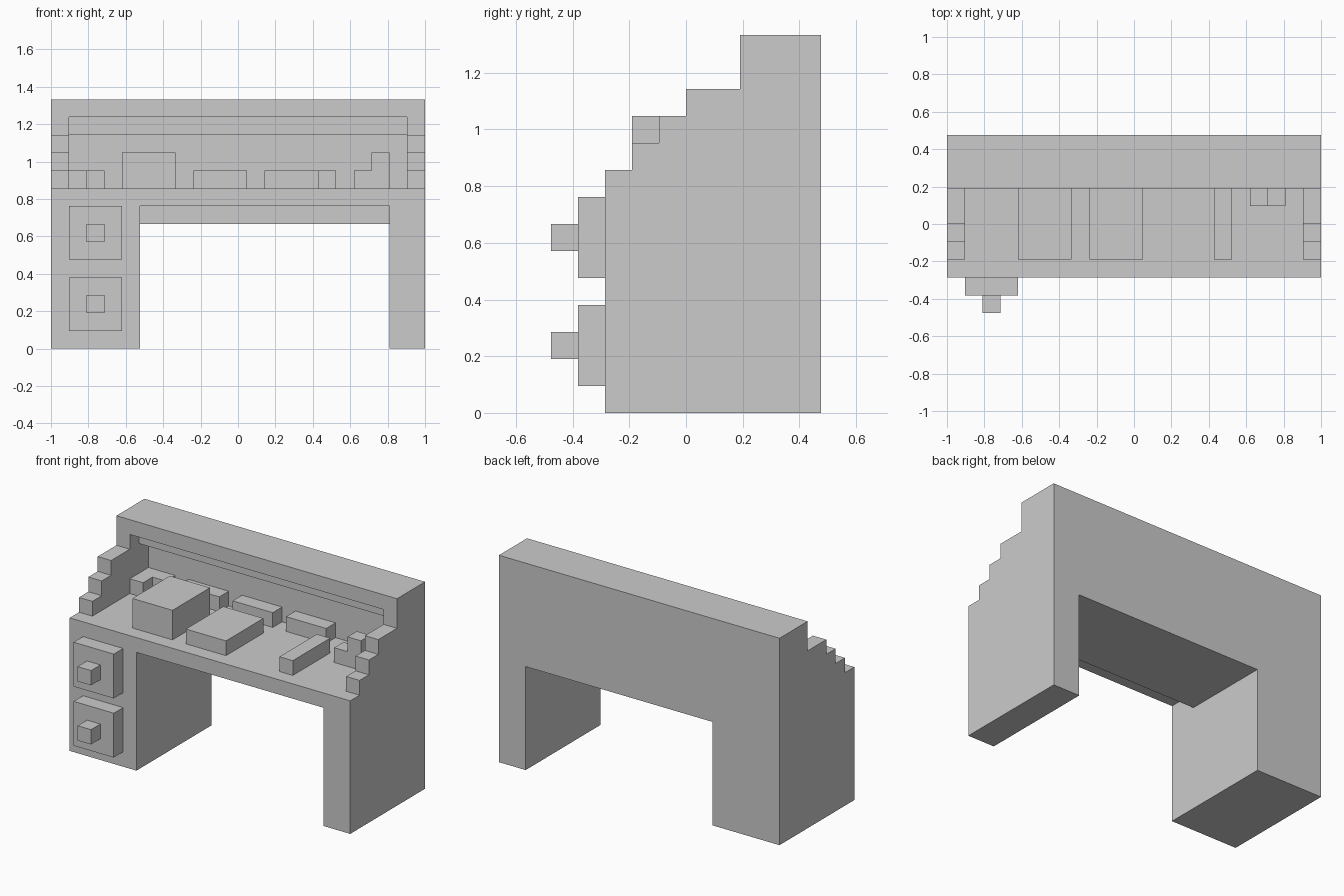
import bpy, bmesh
from mathutils import Vector

if "Cube" in bpy.data.objects:
    bpy.data.objects.remove(bpy.data.objects["Cube"])

U = 2 / 21  # one block unit: 21 wide, 10 deep, 14 high


def place(i, j, k):
    return Vector((-1 + i * U, (j - 5) * U, k * U))


def prism(name, axis, profile, a, b):
    """Extrude a 2D profile (in block units) along an axis from a to b."""
    order = {'x': lambda p: (a, p[0], p[1]),
             'y': lambda p: (p[0], a, p[1]),
             'z': lambda p: (p[0], p[1], a)}[axis]
    step = Vector([(b - a) * U if c == axis else 0 for c in 'xyz'])
    bm = bmesh.new()
    face = bm.faces.new([bm.verts.new(place(*order(p))) for p in profile])
    ext = bmesh.ops.extrude_face_region(bm, geom=[face], use_keep_orig=True)
    bmesh.ops.translate(bm, vec=step,
                        verts=[g for g in ext['geom'] if isinstance(g, bmesh.types.BMVert)])
    bmesh.ops.recalc_face_normals(bm, faces=bm.faces)
    mesh = bpy.data.meshes.new(name)
    bm.to_mesh(mesh)
    bm.free()
    ob = bpy.data.objects.new(name, mesh)
    bpy.context.collection.objects.link(ob)
    return ob


def box(name, x, y, z):
    return prism(name, 'z', [(x[0], y[0]), (x[1], y[0]), (x[1], y[1]), (x[0], y[1])], *z)


def cut(target, cutter):
    cutter.hide_render = True
    mod = target.modifiers.new('cut', 'BOOLEAN')
    mod.operation, mod.solver, mod.object = 'DIFFERENCE', 'EXACT', cutter
    bpy.context.view_layer.objects.active = target
    bpy.ops.object.modifier_apply(modifier=mod.name)
    bpy.data.objects.remove(cutter)


# Desk body: stepped side silhouette across the full width
desk = prism('desk_body', 'x', [(2, 0), (10, 0), (10, 14), (7, 14), (7, 12), (5, 12), (5, 11),
                                (4, 11), (4, 10), (3, 10), (3, 9), (2, 9)], 0, 21)
# Work surface and recessed back panel, with a rail under the top
cut(desk, prism('work_recess', 'x', [(1, 9), (9, 9), (9, 12), (8, 12), (8, 13), (1, 13)], 1, 20))
# Knee space, higher at the front edge
cut(desk, prism('knee_space', 'x', [(1, -1), (11, -1), (11, 7), (4, 7), (4, 8), (1, 8)], 5, 19))

# Drawers with knobs
for n, z in (('lower', 1), ('upper', 5)):
    box(n + '_drawer', (1, 4), (1, 2), (z, z + 3))
    box(n + '_drawer_knob', (2, 3), (0, 1), (z + 1, z + 2))

# Items on the desktop
box('tall_box', (4, 7), (3, 7), (9, 11))
box('flat_book', (8, 11), (3, 7), (9, 10))
box('ruler_block', (15, 16), (3, 7), (9, 10))
prism('inkwell', 'y', [(17, 9), (19, 9), (19, 11), (18, 11), (18, 10), (17, 10)], 6, 7)

# Low compartments along the back panel
prism('corner_compartment', 'z', [(1, 7), (2, 7), (2, 8), (3, 8), (3, 9), (1, 9)], 9, 10)
for n in range(3):
    box(f'back_compartment_{n + 1}', (4 + 4 * n, 7 + 4 * n), (8, 9), (9, 10))
